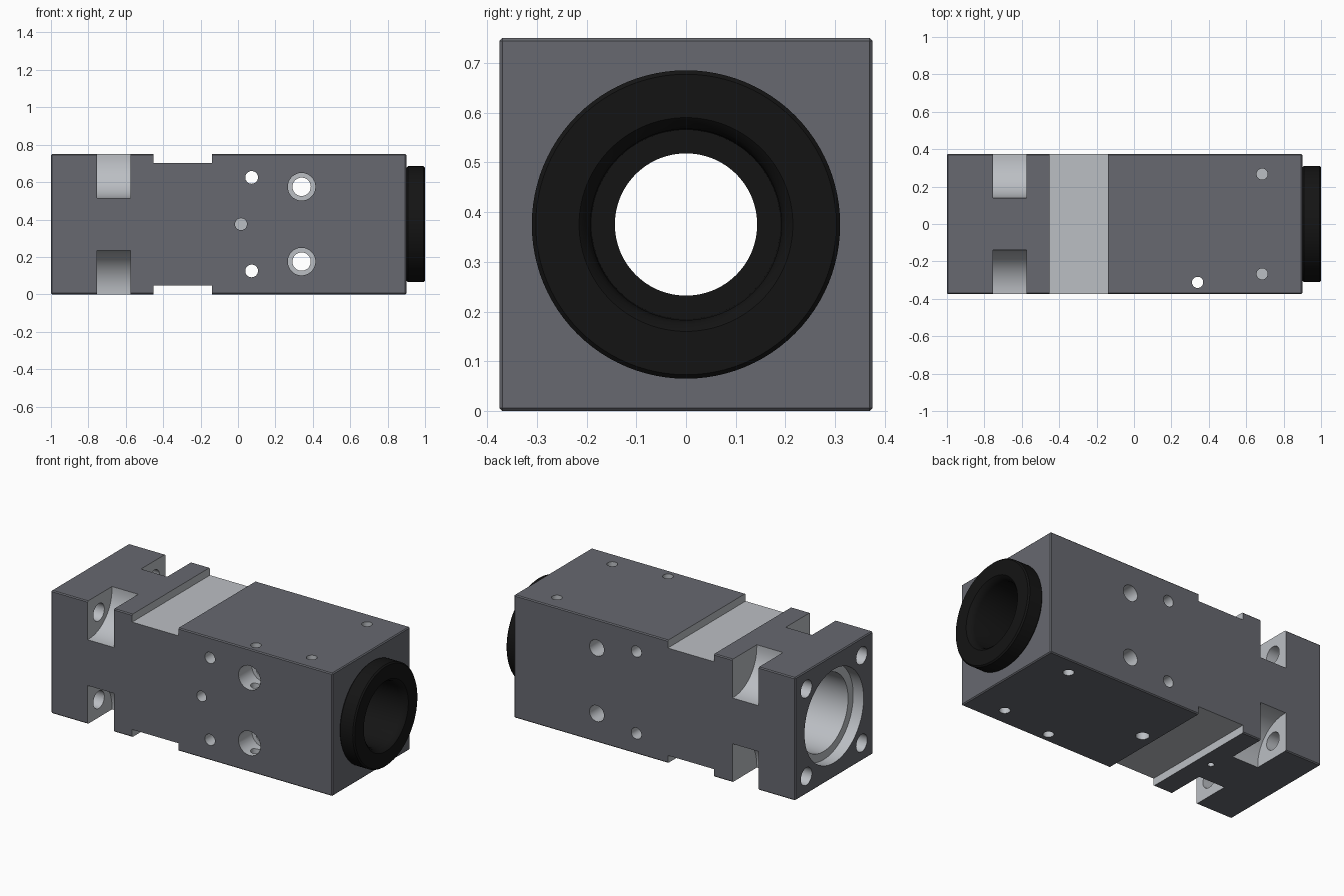
import bpy, bmesh
from math import cos, sin, pi, radians
from mathutils import Matrix, Vector

if "Cube" in bpy.data.objects:
    bpy.data.objects.remove(bpy.data.objects["Cube"])

ZC = 0.375  # height of the main axis


def material(name, rgb):
    m = bpy.data.materials.new(name)
    m.diffuse_color = (*rgb, 1)
    m.use_nodes = True
    m.node_tree.nodes["Principled BSDF"].inputs["Base Color"].default_value = m.diffuse_color
    return m


DARK = material("dark_grey", (0.135, 0.14, 0.16))
PALE = material("pale_grey", (0.50, 0.52, 0.55))
BLACK = material("black", (0.007, 0.007, 0.007))


def finish(bm, name, mat):
    bmesh.ops.recalc_face_normals(bm, faces=bm.faces)
    me = bpy.data.meshes.new(name)
    bm.to_mesh(me)
    bm.free()
    me.materials.append(mat)
    ob = bpy.data.objects.new(name, me)
    bpy.context.collection.objects.link(ob)
    return ob


def box(name, lo, hi, mat, bevel=0):
    bm = bmesh.new()
    lo, hi = Vector(lo), Vector(hi)
    bmesh.ops.create_cube(bm, size=1, matrix=Matrix.Translation((lo + hi) / 2)
                          @ Matrix.Diagonal((*(hi - lo), 1)))
    if bevel:
        bmesh.ops.bevel(bm, geom=bm.edges[:], offset=bevel, segments=1, affect='EDGES')
    return finish(bm, name, mat)


def rod(name, start, axis, length, r, mat=PALE, seg=32):
    bm = bmesh.new()
    d = Vector(axis)
    rot = d.to_track_quat('Z', 'Y').to_matrix().to_4x4()
    bmesh.ops.create_cone(bm, cap_ends=True, segments=seg, radius1=r, radius2=r, depth=length,
                          matrix=Matrix.Translation(Vector(start) + d * length / 2) @ rot)
    return finish(bm, name, mat)


def prism(name, pts, x0, x1, mat):
    bm = bmesh.new()
    f = bm.faces.new([bm.verts.new((x0, y, z)) for y, z in pts])
    ext = bmesh.ops.extrude_face_region(bm, geom=[f])['geom']
    bmesh.ops.translate(bm, vec=(x1 - x0, 0, 0),
                        verts=[v for v in ext if isinstance(v, bmesh.types.BMVert)])
    return finish(bm, name, mat)


def smooth(ob):
    bpy.ops.object.select_all(action='DESELECT')
    ob.select_set(True)
    bpy.context.view_layer.objects.active = ob
    bpy.ops.object.shade_smooth_by_angle(angle=radians(30))


# Main block
body = box("body", (-1, -0.375, 0), (0.9, 0.375, 0.75), DARK, bevel=0.006)
cutters = []

# Shallow grooves across top and bottom
for z0, z1 in ((-0.1, 0.047), (0.703, 0.85)):
    cutters.append(box("groove_cut", (-0.452, -0.5, z0), (-0.14, 0.5, z1), PALE))

# Stepped main bore: rear recess, rear bore, narrow centre, front seat
for x, length, r in ((-1.1, 0.17, 0.285), (-1.05, 0.95, 0.235),
                     (-0.2, 0.9, 0.143), (0.54, 0.5, 0.243)):
    cutters.append(rod("bore_cut", (x, 0, ZC), (1, 0, 0), length, r, seg=96))

# Corner pockets with rounded floors, and their bolt holes
for sy in (-1, 1):
    for sz in (-1, 1):
        arc = [(0.36 - 0.22 * cos(i * pi / 32), 0.36 - 0.22 * sin(i * pi / 32)) for i in range(17)]
        pts = [(0.45, 0.45), (0.14, 0.45)] + arc + [(0.45, 0.14)]
        cutters.append(prism("pocket_cut", [(sy * y, ZC + sz * z) for y, z in pts],
                             -0.753, -0.576, PALE))
        cutters.append(rod("bolt_cut", (-1.1, sy * 0.267, ZC + sz * 0.267), (1, 0, 0), 0.4, 0.053))

# Side holes: counterbored through holes, small through holes, one blind hole
for s in (-1, 1):
    cutters.append(rod("side_cut", (0.34, -0.5, ZC + s * 0.2), (0, 1, 0), 1, 0.049))
    cutters.append(rod("side_cut", (0.34, -0.5, ZC + s * 0.2), (0, 1, 0), 0.255, 0.074))
    cutters.append(rod("side_cut", (0.073, -0.5, ZC + s * 0.25), (0, 1, 0), 1, 0.034))
cutters.append(rod("side_cut", (0.016, -0.5, ZC), (0, 1, 0), 0.22, 0.032))

# Top and bottom holes
for y in (-0.267, 0.267):
    cutters.append(rod("tapped_cut", (0.685, y, 0.85), (0, 0, -1), 0.25, 0.03))
    cutters.append(rod("tapped_cut", (0.685, y, -0.1), (0, 0, 1), 0.25, 0.03))
cutters.append(rod("oil_cut", (0.34, -0.312, -0.1), (0, 0, 1), 1, 0.03))
cutters.append(rod("oil_cut", (-0.06, 0, -0.1), (0, 0, 1), 0.4, 0.037))
cutters.append(rod("pin_cut", (-0.54, 0, -0.1), (0, 0, 1), 0.2, 0.018))

# Cut everything out of the block
bpy.context.view_layer.objects.active = body
for c in cutters:
    c.hide_render = True
    m = body.modifiers.new("cut", 'BOOLEAN')
    m.object = c
    m.operation = 'DIFFERENCE'
    m.solver = 'EXACT'
    m.material_mode = 'TRANSFER'
    bpy.ops.object.modifier_apply(modifier=m.name)
    bpy.data.objects.remove(c)
smooth(body)

# Black front collar, lathed around the main axis, with a sleeve inside the block
profile = [(0.9, 0.24), (0.9, 0.302), (0.908, 0.31), (0.992, 0.31), (1.0, 0.302), (1.0, 0.215),
           (0.985, 0.2), (0.96, 0.192), (0.60, 0.19), (0.60, 0.143), (0.55, 0.143), (0.55, 0.24)]
bm = bmesh.new()
vs = [bm.verts.new((x, 0, ZC + r)) for x, r in profile]
es = [bm.edges.new((vs[i], vs[(i + 1) % len(vs)])) for i in range(len(vs))]
bmesh.ops.spin(bm, geom=vs + es, cent=(0, 0, ZC), axis=(1, 0, 0), angle=2 * pi, steps=96)
bmesh.ops.remove_doubles(bm, verts=bm.verts[:], dist=1e-5)
smooth(finish(bm, "front_collar", BLACK))
